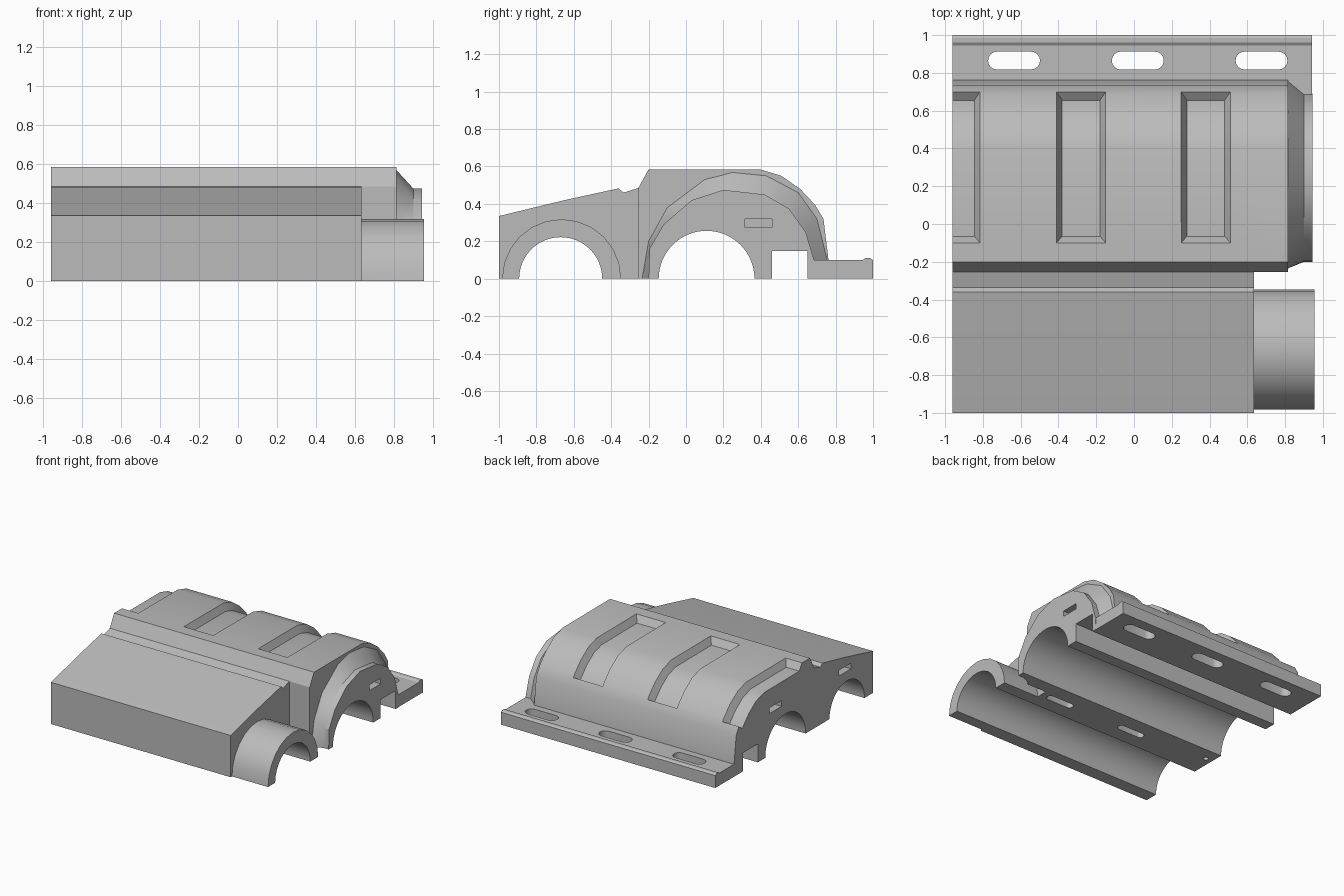
import bpy, bmesh, math

cube = bpy.data.objects.get("Cube")
if cube:
    bpy.data.objects.remove(cube, do_unlink=True)

grey = bpy.data.materials.new("cast_grey")
grey.use_nodes = True
grey.diffuse_color = (0.5, 0.5, 0.5, 1)
grey.node_tree.nodes["Principled BSDF"].inputs["Base Color"].default_value = (0.5, 0.5, 0.5, 1)


def skin(name, rings):
    """Closed solid through rings of equal point count."""
    bm = bmesh.new()
    rows = [[bm.verts.new(p) for p in ring] for ring in rings]
    n = len(rows[0])
    for a, b in zip(rows, rows[1:]):
        for i in range(n):
            j = (i + 1) % n
            bm.faces.new((a[i], a[j], b[j], b[i]))
    bm.faces.new(rows[0])
    bm.faces.new(rows[-1][::-1])
    bmesh.ops.recalc_face_normals(bm, faces=bm.faces[:])
    mesh = bpy.data.meshes.new(name)
    bm.to_mesh(mesh)
    bm.free()
    mesh.materials.append(grey)
    ob = bpy.data.objects.new(name, mesh)
    bpy.context.collection.objects.link(ob)
    return ob


def along_x(name, profile, lo, hi):
    return skin(name, [[(x, y, z) for y, z in profile] for x in (lo, hi)])


def box(name, x0, x1, y0, y1, z0, z1):
    return along_x(name, [(y0, z0), (y1, z0), (y1, z1), (y0, z1)], x0, x1)


def arc(cy, r, steps):
    return [(cy - r * math.cos(math.pi * i / steps), r * math.sin(math.pi * i / steps))
            for i in range(steps + 1)]


def bore(name, cy, r):
    return along_x(name, [(cy - r, -0.1)] + arc(cy, r, 32) + [(cy + r, -0.1)], -1.1, 1.1)


def slot(name, cx, cy, length, width, z0, z1):
    r, h = width / 2, (length - width) / 2
    outline = []
    for k in range(18):
        a = math.pi * (k % 9) / 8 + (math.pi / 2 if k >= 9 else -math.pi / 2)
        outline.append((cx + (h if k < 9 else -h) + r * math.cos(a), cy + r * math.sin(a)))
    return skin(name, [[(x, y, z) for x, y in outline] for z in (z0, z1)])


def combine(target, tool, operation):
    tool.hide_render = True
    mod = target.modifiers.new(operation, 'BOOLEAN')
    mod.object, mod.operation, mod.solver = tool, operation, 'EXACT'
    bpy.context.view_layer.update()
    deps = bpy.context.evaluated_depsgraph_get()
    mesh = bpy.data.meshes.new_from_object(target.evaluated_get(deps))
    target.modifiers.clear()
    target.data = mesh
    bpy.data.objects.remove(tool, do_unlink=True)


# Main humped body
back = [(0.4, 0.583), (0.51, 0.55), (0.61, 0.48), (0.69, 0.395), (0.735, 0.32)]
housing = along_x("housing", [(-0.255, 0), (-0.255, 0.485), (-0.2, 0.585)] + back
                  + [(0.762, 0.1), (0.762, 0)], -0.96, 0.815)

# Wedge-topped block with the groove behind it
block = along_x("front_block", [(-1, 0), (-1, 0.335), (-0.65, 0.42), (-0.36, 0.483),
                                (-0.335, 0.46), (-0.255, 0.485), (-0.24, 0.485), (-0.24, 0)],
                -0.96, 0.635)

# Pipe sleeve, chamfered end collar and flange with its lip
sleeve = along_x("pipe_sleeve", arc(-0.665, 0.318, 12), 0.5, 0.955)
outer = [(-0.235, 0), (-0.2, 0.2), (-0.1, 0.38), (0.1, 0.53), (0.25, 0.568),
         (0.43, 0.55), (0.6, 0.46), (0.7, 0.32), (0.755, 0.1), (0.755, 0)]
inner = [(-0.2, 0), (-0.195, 0.16), (-0.12, 0.29), (0.03, 0.42), (0.2, 0.475),
         (0.42, 0.45), (0.55, 0.375), (0.64, 0.25), (0.685, 0.1), (0.69, 0)]
collar = skin("end_collar", [[(x, y, z) for y, z in prof] for x, prof in
                             ((0.79, outer), (0.815, outer), (0.9, inner), (0.945, inner))])
flange = along_x("mounting_flange", [(0.6, 0), (1, 0), (1, 0.1), (0.985, 0.11), (0.96, 0.11),
                                     (0.945, 0.1), (0.6, 0.1)], -0.96, 0.943)
for part in (block, sleeve, collar, flange):
    combine(housing, part, 'UNION')

# Two pipe bores and the channel under the rear foot
cutters = [bore("small_bore", -0.67, 0.222), bore("large_bore", 0.11, 0.256),
           box("channel", -1.1, 1.1, 0.46, 0.65, -0.1, 0.148)]

# Tapered pockets that follow the hump
path = [(-0.1, 0.585)] + back[:4] + [(0.7, 0.378)]
for cx in (-0.945, -0.28, 0.38):
    rings = []
    for y, z in path:
        def scaled(s):
            return 0.25 + (y - 0.25) * s, 0.05 + (z - 0.05) * s
        top, floor = scaled(1.1), scaled(0.9)
        rings.append([(cx - 0.16, *top), (cx - 0.1, *floor), (cx + 0.1, *floor), (cx + 0.16, *top)])
    cutters.append(skin("pocket", rings))

# Flange slots, underside slots and pin hole, and small end sockets
for cx in (-0.635, 0.02, 0.675):
    cutters.append(slot("flange_slot", cx, 0.865, 0.275, 0.095, -0.1, 0.3))
for cx in (-0.22, 0.46):
    cutters.append(slot("underside_slot", cx, -0.3, 0.24, 0.06, -0.1, 0.08))
cutters.append(slot("pin_hole", -0.9, -0.25, 0.041, 0.04, -0.1, 0.08))
cutters += [box("end_socket", 0.87, 1.1, 0.315, 0.46, 0.275, 0.32),
            box("end_socket", -1.1, -0.88, 0.16, 0.31, 0.335, 0.38),
            box("end_socket", -1.1, -0.88, -0.72, -0.57, 0.3, 0.345)]
for cutter in cutters:
    combine(housing, cutter, 'DIFFERENCE')

# Smooth curves, sharp edges
bpy.ops.object.select_all(action='DESELECT')
housing.select_set(True)
bpy.context.view_layer.objects.active = housing
bpy.ops.object.shade_smooth_by_angle(angle=math.radians(28))
